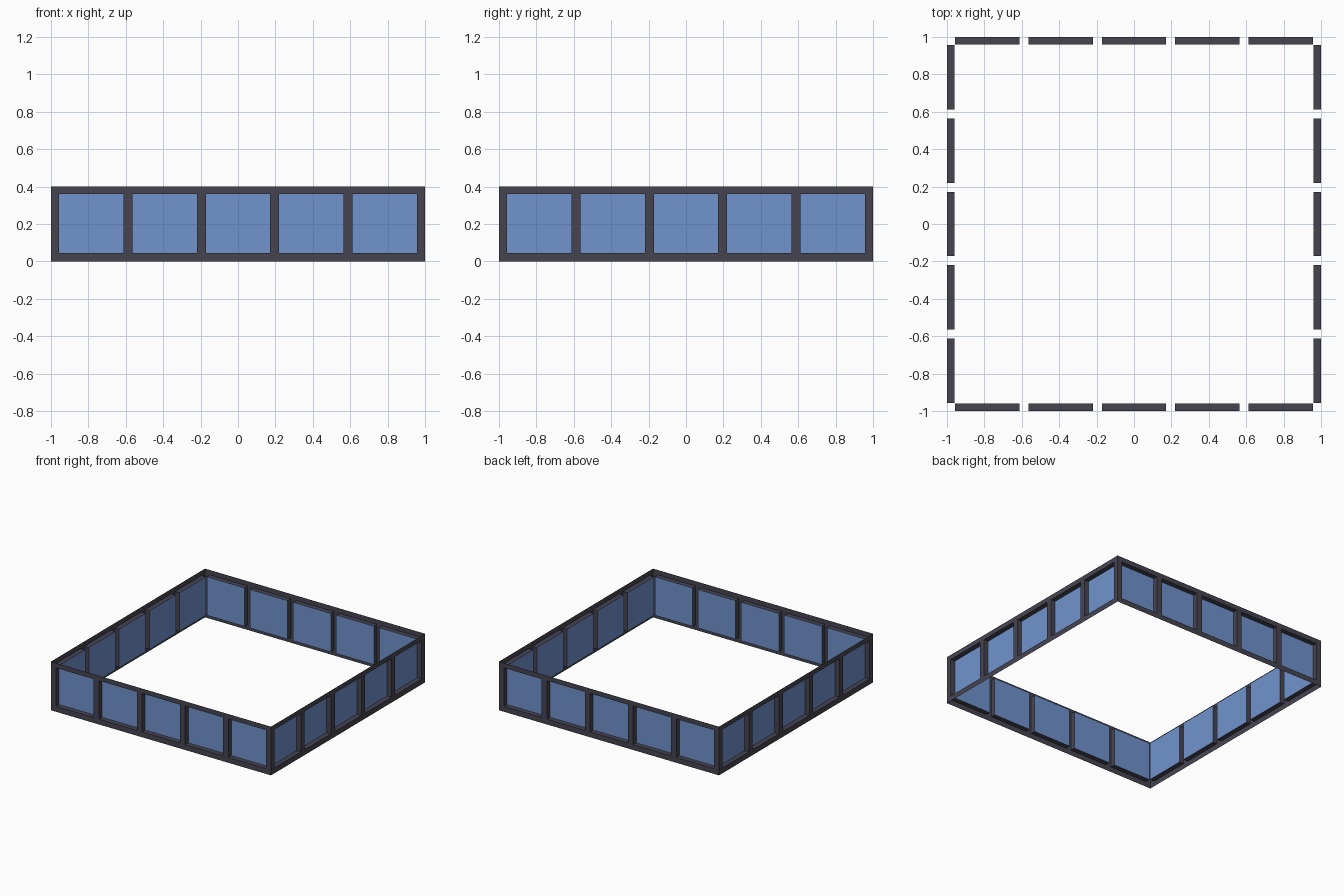
import bpy
import bmesh
import math
from mathutils import Matrix

if "Cube" in bpy.data.objects:
    bpy.data.objects.remove(bpy.data.objects["Cube"])

HALF = 1.0        # half width of the square ring
HEIGHT = 0.4
PANES = 5
EDGE = 0.044      # border at corners, top and bottom
PITCH = 0.392     # spacing of the panes
PANE = 0.344      # pane width
DEPTH = 0.04      # how far each pane is set back


def flat_colour(name, rgb):
    mat = bpy.data.materials.new(name)
    mat.diffuse_color = (*rgb, 1.0)
    mat.use_nodes = True
    mat.node_tree.nodes["Principled BSDF"].inputs["Base Color"].default_value = mat.diffuse_color
    return mat


frame_mat = flat_colour("dark frame", (0.062, 0.058, 0.081))
glass_mat = flat_colour("blue glass", (0.160, 0.292, 0.610))

# Grid lines of one wall: posts and panes alternate, rails above and below
us = [-HALF]
for i in range(PANES):
    start = -HALF + EDGE + i * PITCH
    us += [start, start + PANE]
us.append(HALF)
zs = [0.0, EDGE, HEIGHT - 0.04, HEIGHT]


def window_wall(name, angle):
    bm = bmesh.new()
    grid = [[bm.verts.new((u, -HALF, z)) for z in zs] for u in us]
    windows = []
    for i in range(len(us) - 1):
        for j in range(len(zs) - 1):
            face = bm.faces.new((grid[i][j], grid[i + 1][j],
                                 grid[i + 1][j + 1], grid[i][j + 1]))
            if i % 2 == 1 and j == 1:
                windows.append(face)
    # Push every window opening inward, leaving dark reveals around the glass
    panes = bmesh.ops.extrude_discrete_faces(bm, faces=windows)["faces"]
    for pane in panes:
        pane.material_index = 1
        bmesh.ops.translate(bm, verts=pane.verts[:], vec=(0, DEPTH, 0))
    bmesh.ops.rotate(bm, verts=bm.verts[:], cent=(0, 0, 0),
                     matrix=Matrix.Rotation(angle, 3, 'Z'))
    mesh = bpy.data.meshes.new(name)
    bm.to_mesh(mesh)
    bm.free()
    mesh.materials.append(frame_mat)
    mesh.materials.append(glass_mat)
    obj = bpy.data.objects.new(name, mesh)
    bpy.context.collection.objects.link(obj)


# Four identical walls around the square
for k, side in enumerate(("front", "right", "back", "left")):
    window_wall(side + "_window_wall", k * math.pi / 2)
